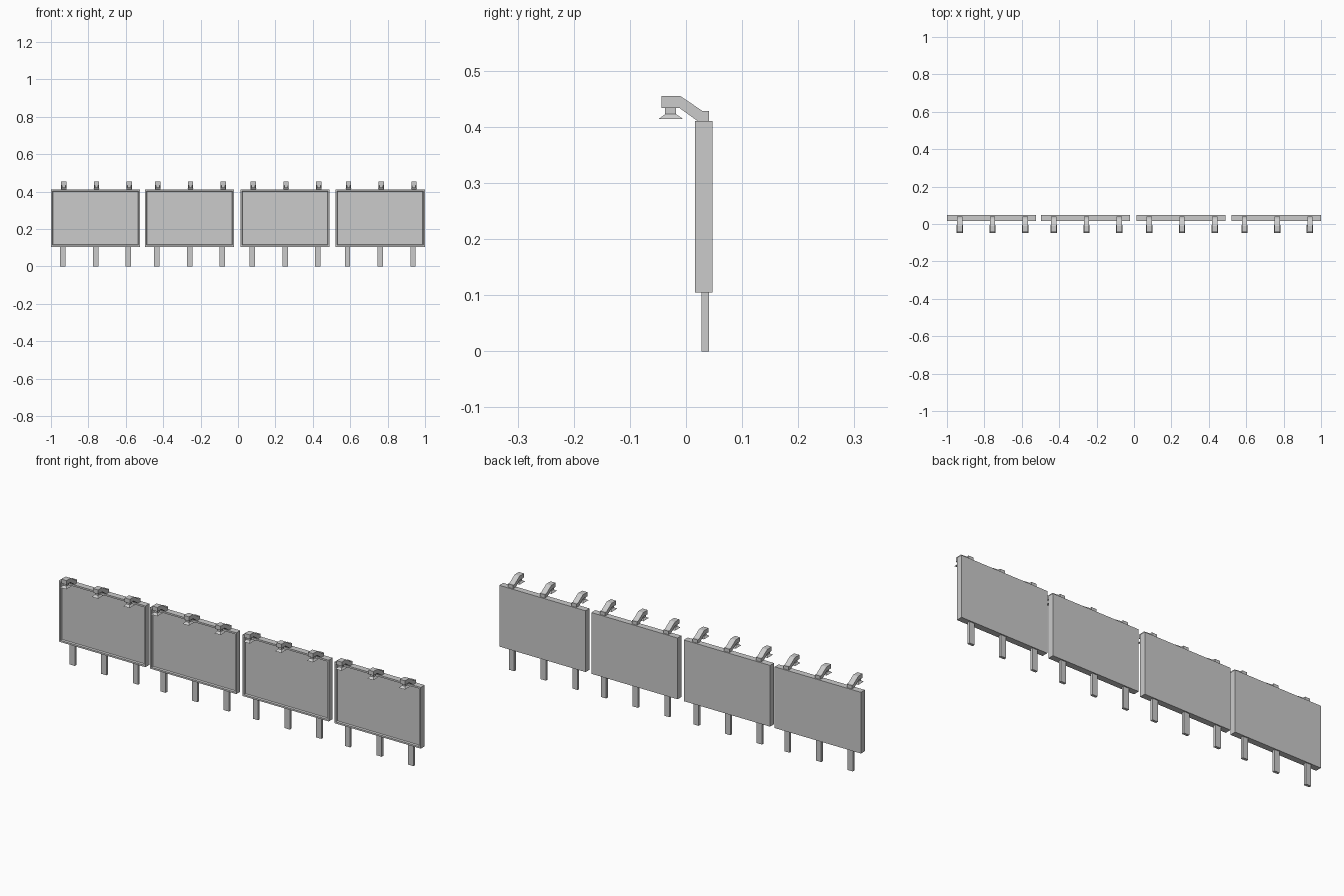
import bpy, bmesh

if "Cube" in bpy.data.objects:
    bpy.data.objects.remove(bpy.data.objects["Cube"])


def make_object(name, bm):
    bmesh.ops.recalc_face_normals(bm, faces=bm.faces)
    mesh = bpy.data.meshes.new(name)
    bm.to_mesh(mesh)
    bm.free()
    obj = bpy.data.objects.new(name, mesh)
    bpy.context.collection.objects.link(obj)
    return obj


def add_frustum(bm, x, bottom, top):
    """Rectangular rings given as (half width, y0, y1, z)."""
    rings = []
    for hw, y0, y1, z in (bottom, top):
        rings.append([bm.verts.new((x + sx * hw, y, z))
                      for sx, y in ((-1, y0), (1, y0), (1, y1), (-1, y1))])
    lo, hi = rings
    bm.faces.new(lo)
    bm.faces.new(hi)
    for i in range(4):
        j = (i + 1) % 4
        bm.faces.new((lo[i], lo[j], hi[j], hi[i]))


def board(name, x):
    # panel with a raised rim around a recessed front face
    bm = bmesh.new()
    add_frustum(bm, x, (0.2385, 0.016, 0.047, 0.105), (0.2385, 0.016, 0.047, 0.411))
    bm.normal_update()
    bmesh.ops.recalc_face_normals(bm, faces=bm.faces)
    front = [f for f in bm.faces if f.normal.y < -0.9]
    bmesh.ops.inset_region(bm, faces=front, thickness=0.012)
    bmesh.ops.inset_region(bm, faces=front, thickness=0.004, depth=-0.008)
    return make_object(name, bm)


def post(name, x):
    bm = bmesh.new()
    add_frustum(bm, x, (0.0145, 0.028, 0.041, 0), (0.0145, 0.028, 0.041, 0.105))
    return make_object(name, bm)


# side profile of the bent lamp arm (y, z)
ARM = [(-0.044, 0.434), (-0.044, 0.455), (-0.010, 0.455), (0.030, 0.428),
       (0.041, 0.428), (0.041, 0.411), (0.020, 0.411), (-0.012, 0.434)]


def lamp_arm(name, x):
    bm = bmesh.new()
    face = bm.faces.new([bm.verts.new((x - 0.014, y, z)) for y, z in ARM])
    ext = bmesh.ops.extrude_face_region(bm, geom=[face])
    verts = [v for v in ext["geom"] if isinstance(v, bmesh.types.BMVert)]
    bmesh.ops.translate(bm, verts=verts, vec=(0.028, 0, 0))
    return make_object(name, bm)


def lamp_head(name, x):
    # neck and flared shade
    bm = bmesh.new()
    add_frustum(bm, x, (0.009, -0.037, -0.018, 0.423), (0.009, -0.037, -0.018, 0.434))
    add_frustum(bm, x, (0.017, -0.049, -0.005, 0.414), (0.009, -0.037, -0.018, 0.423))
    return make_object(name, bm)


# four billboards, each with three posts and three lamps
for n, cx in enumerate((-0.7615, -0.259, 0.252, 0.7605), 1):
    board(f"board_{n}", cx)
    for k, dx in enumerate((-0.175, 0, 0.175), 1):
        post(f"post_{n}_{k}", cx + dx)
        lamp_arm(f"lamp_arm_{n}_{k}", cx + dx + 0.005)
        lamp_head(f"lamp_head_{n}_{k}", cx + dx + 0.005)
